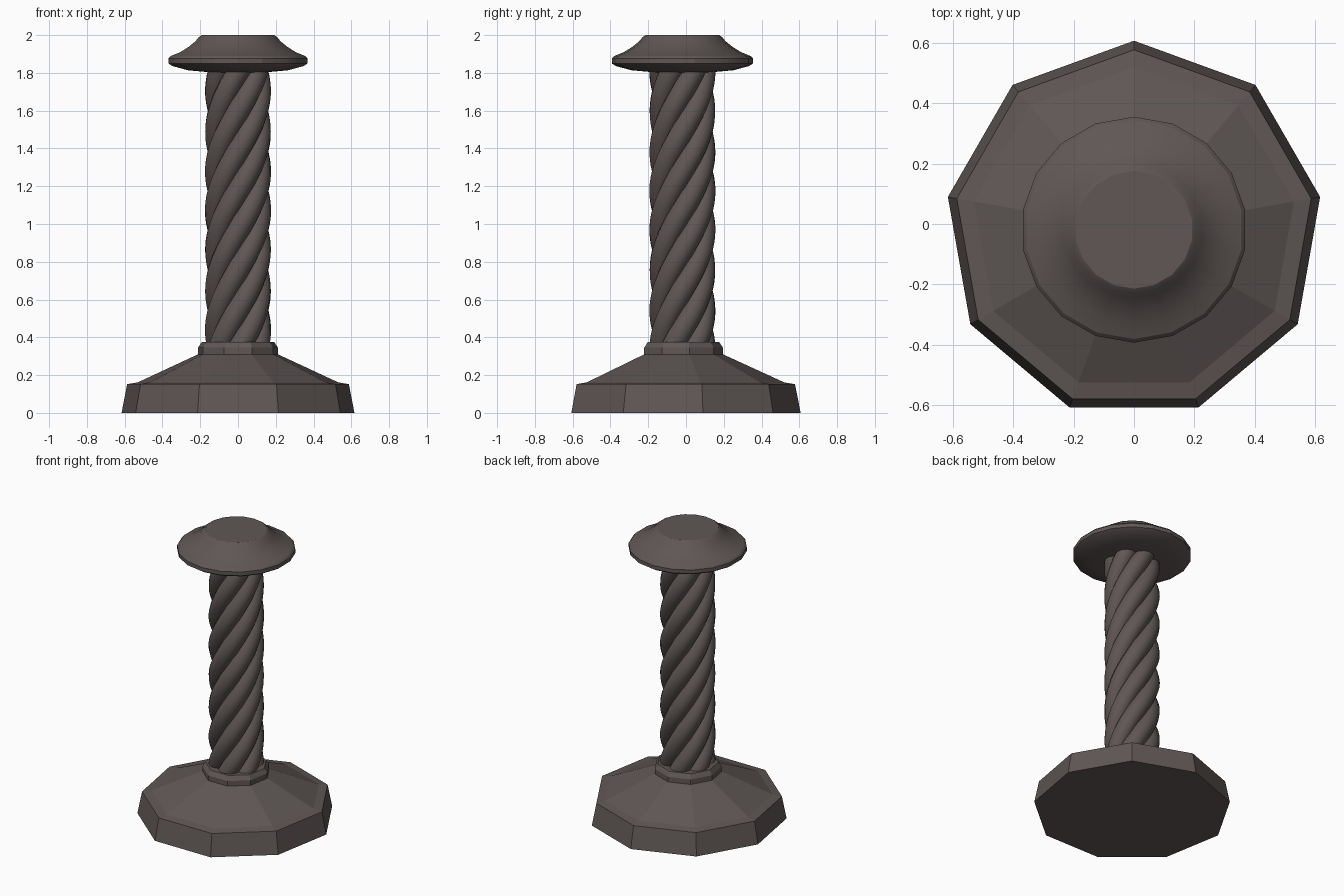
import bpy, bmesh
from math import sin, cos, pi, tau

if "Cube" in bpy.data.objects:
    bpy.data.objects.remove(bpy.data.objects["Cube"])

CY = -0.019  # axis offset that centres the odd-sided base

mat = bpy.data.materials.new("dark_iron")
mat.diffuse_color = (0.115, 0.095, 0.09, 1)
mat.use_nodes = True
mat.node_tree.nodes["Principled BSDF"].inputs["Base Color"].default_value = mat.diffuse_color


def turned(name, sides, profile):
    """Closed faceted lathe from (radius, z) pairs, one corner facing +y."""
    bm = bmesh.new()
    rings = [[bm.verts.new((r * cos(pi / 2 + tau * i / sides),
                            CY + r * sin(pi / 2 + tau * i / sides), z))
              for i in range(sides)] for r, z in profile]
    for a, b in zip(rings, rings[1:]):
        for i in range(sides):
            j = (i + 1) % sides
            bm.faces.new((a[i], a[j], b[j], b[i]))
    bm.faces.new(rings[0][::-1])
    bm.faces.new(rings[-1])
    bmesh.ops.recalc_face_normals(bm, faces=bm.faces)
    me = bpy.data.meshes.new(name)
    bm.to_mesh(me)
    bm.free()
    ob = bpy.data.objects.new(name, me)
    bpy.context.collection.objects.link(ob)
    me.materials.append(mat)
    return ob


# Nine-sided foot with sloped top and small collar
turned("base", 9, [(0.626, 0), (0.596, 0.152), (0.538, 0.162), (0.215, 0.31),
                   (0.215, 0.345), (0.195, 0.375)])

# Mushroom-shaped cap
cap = turned("cap", 18, [(0.15, 1.803), (0.27, 1.814), (0.352, 1.836), (0.374, 1.85),
                         (0.374, 1.876), (0.362, 1.889), (0.31, 1.91), (0.265, 1.938),
                         (0.228, 1.968), (0.21, 1.99), (0.195, 2.0)])
bpy.context.view_layer.objects.active = cap
cap.select_set(True)
bpy.ops.object.shade_smooth_by_angle(angle=pi / 9)
cap.select_set(False)

# Column of six twisted strands
STRANDS, PITCH, RADIUS, THICK = 6, 1.26, 0.115, 0.06
Z0, Z1, STEPS = 0.32, 1.855, 60
curve = bpy.data.curves.new("twisted_column", 'CURVE')
curve.dimensions = '3D'
curve.bevel_depth = THICK
curve.bevel_resolution = 4
curve.use_fill_caps = True
for s in range(STRANDS):
    spline = curve.splines.new('POLY')
    spline.points.add(STEPS)
    for i, p in enumerate(spline.points):
        z = Z0 + (Z1 - Z0) * i / STEPS
        a = tau * ((z - 1.49) / PITCH + s / STRANDS)
        p.co = (RADIUS * cos(a), CY + RADIUS * sin(a), z, 1)
    spline.use_smooth = True
curve.materials.append(mat)
column = bpy.data.objects.new("twisted_column", curve)
bpy.context.collection.objects.link(column)
bpy.context.view_layer.objects.active = column
column.select_set(True)
bpy.ops.object.convert(target='MESH')
